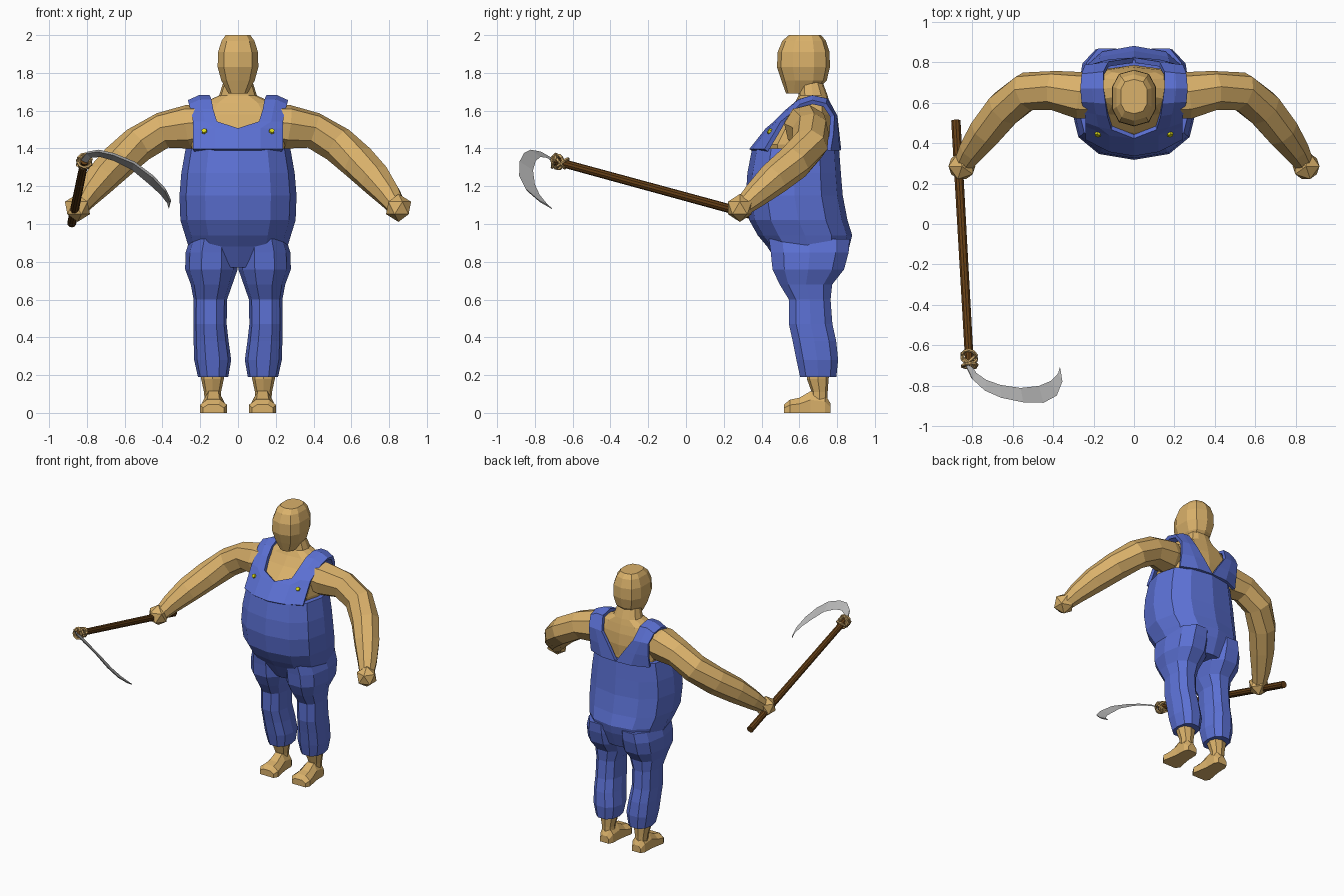
import bpy, bmesh, math
from mathutils import Vector

if "Cube" in bpy.data.objects:
    bpy.data.objects.remove(bpy.data.objects["Cube"])


def material(name, rgb):
    m = bpy.data.materials.new(name)
    m.diffuse_color = (*rgb, 1)
    m.use_nodes = True
    m.node_tree.nodes["Principled BSDF"].inputs["Base Color"].default_value = m.diffuse_color
    return m


SKIN = material("skin tan", (0.70, 0.44, 0.145))
BLUE = material("denim blue", (0.107, 0.165, 0.66))
WOOD = material("dark wood", (0.13, 0.05, 0.008))
STEEL = material("steel grey", (0.52, 0.52, 0.52))
GOLD = material("button yellow", (0.70, 0.70, 0.01))
ROPE = material("rope tan", (0.60, 0.38, 0.14))


def finish(name, bm, mat, mirror=False):
    bmesh.ops.recalc_face_normals(bm, faces=bm.faces)
    me = bpy.data.meshes.new(name)
    bm.to_mesh(me)
    bm.free()
    me.materials.append(mat)
    ob = bpy.data.objects.new(name, me)
    bpy.context.collection.objects.link(ob)
    if mirror:
        ob.modifiers.new("mirror", "MIRROR")
        ob.modifiers["mirror"].merge_threshold = 0.0005
    return ob


def loft(name, rings, mat, mirror=False):
    """Skin closed rings of equal count and cap both ends."""
    bm = bmesh.new()
    loops = [[bm.verts.new(p) for p in r] for r in rings]
    n = len(loops[0])
    for a, b in zip(loops, loops[1:]):
        for i in range(n):
            j = (i + 1) % n
            bm.faces.new((a[i], a[j], b[j], b[i]))
    bm.faces.new(loops[0][::-1])
    bm.faces.new(loops[-1])
    return finish(name, bm, mat, mirror)


def flat_ring(z, x0, x1, y0, y1, n=12, p=2.4, turn=0.0):
    """Horizontal rounded-box ring."""
    pts = []
    for i in range(n):
        a = math.tau * (i + turn) / n
        c, s = math.cos(a), math.sin(a)
        c = math.copysign(abs(c) ** (2 / p), c)
        s = math.copysign(abs(s) ** (2 / p), s)
        pts.append(((x0 + x1) / 2 + (x1 - x0) / 2 * c,
                    (y0 + y1) / 2 + (y1 - y0) / 2 * s, z))
    return pts


def column(name, rows, mat, **kw):
    """Loft of symmetric rows: z, half width, front y, back y."""
    return loft(name, [flat_ring(z, -w, w, a, b, **kw) for z, w, a, b in rows], mat)


def tube(name, path, mat, n=8, mirror=False):
    """Round tube through (x, y, z, radius) points."""
    pts = [Vector(p[:3]) for p in path]
    rings = []
    for i, p in enumerate(pts):
        d = (pts[min(i + 1, len(pts) - 1)] - pts[max(i - 1, 0)]).normalized()
        u = d.cross(Vector((0.3, 0.2, 1))).normalized()
        v = u.cross(d)
        r = path[i][3]
        rings.append([p + r * (math.cos(math.tau * k / n) * u + math.sin(math.tau * k / n) * v)
                      for k in range(n)])
    return loft(name, rings, mat, mirror)


# Head and bare upper body
column("head", [(1.69, .052, .53, .68), (1.76, .092, .505, .745), (1.83, .112, .482, .762),
                (1.91, .11, .485, .76), (1.97, .09, .51, .74), (2.0, .068, .545, .715)],
       SKIN, n=10, p=2.6, turn=0.5)
column("chest_and_neck", [(1.3, .22, .42, .78), (1.42, .25, .40, .78), (1.5, .25, .45, .785),
                          (1.58, .24, .53, .775), (1.64, .19, .575, .76), (1.68, .10, .595, .75),
                          (1.76, .075, .60, .72)], SKIN)

# Overalls: belly, legs
column("overalls_body", [(1.40, .277, .35, .81), (1.27, .30, .325, .82), (1.15, .31, .317, .83),
                         (1.02, .305, .335, .855), (.94, .28, .38, .88), (.88, .262, .43, .865),
                         (.77, .22, .50, .82)], BLUE)
legs = [(.92, .01, .255, .43, .875), (.85, .002, .277, .44, .87), (.76, .002, .28, .45, .845),
        (.68, .03, .25, .49, .78), (.60, .058, .235, .54, .77), (.47, .06, .236, .54, .78),
        (.38, .05, .235, .56, .80), (.28, .036, .232, .58, .81), (.19, .052, .212, .60, .80)]
loft("overalls_leg", [flat_ring(*r, n=10) for r in legs], BLUE, True)

# Bib front, shoulder straps and back panel as one strip: inner, middle, outer edge
strip = [  # inner x, inner y, outer x, outer y, z, middle bulge
    (0, .345, .235, .425, 1.39, -.02), (0, .432, .235, .49, 1.50, -.015),
    (.11, .475, .235, .51, 1.535, -.005), (.13, .54, .24, .56, 1.60, 0),
    (.14, .60, .255, .61, 1.65, 0), (.15, .67, .26, .67, 1.67, 0),
    (.15, .745, .255, .735, 1.655, 0), (.125, .79, .24, .775, 1.57, 0),
    (.06, .80, .235, .77, 1.48, .01), (0, .81, .235, .755, 1.39, .02)]
bm = bmesh.new()
rows = []
for xi, yi, xo, yo, z, b in strip:
    drop = 0.025 if 1.58 < z else 0
    rows.append([bm.verts.new(p) for p in ((xi, yi, z), ((xi + xo) / 2, (yi + yo) / 2 + b, z),
                                           (xo, yo, z - drop))])
for a, b in zip(rows, rows[1:]):
    for i in range(2):
        bm.faces.new((a[i], a[i + 1], b[i + 1], b[i]))
bib = finish("overalls_bib_and_straps", bm, BLUE, True)
sol = bib.modifiers.new("thickness", "SOLIDIFY")
sol.thickness, sol.offset = 0.024, 0

# Strap buttons
bm = bmesh.new()
bmesh.ops.create_cone(bm, cap_ends=True, segments=6, radius1=.019, radius2=.014, depth=.03)
bmesh.ops.rotate(bm, verts=bm.verts,
                 matrix=Vector((0, 0, 1)).rotation_difference(Vector((.2, -.8, .55))).to_matrix())
bmesh.ops.translate(bm, verts=bm.verts, vec=(.177, .448, 1.487))
finish("strap_button", bm, GOLD, True)

# Arms and fists
tube("arm", [(.15, .62, 1.53, .10), (.26, .635, 1.515, .118), (.40, .66, 1.495, .098),
             (.53, .655, 1.42, .098), (.64, .57, 1.325, .096), (.73, .46, 1.235, .088),
             (.80, .365, 1.15, .068), (.84, .30, 1.09, .05)], SKIN, 8, True)
bm = bmesh.new()
bmesh.ops.create_icosphere(bm, subdivisions=1, radius=.074)
bmesh.ops.translate(bm, verts=bm.verts, vec=(.85, .285, 1.085))
finish("fist", bm, SKIN, True)

# Ankles and bare feet
loft("ankle", [flat_ring(z, x0, x1, a, b, n=8) for z, x0, x1, a, b in
               [(.28, .07, .20, .635, .77), (.18, .075, .195, .64, .755),
                (.11, .09, .18, .665, .75), (.04, .09, .175, .66, .75)]], SKIN, True)
feet = [(.765, .035, .05), (.735, .05, .10), (.66, .052, .115), (.60, .062, .08),
        (.55, .072, .07), (.52, .055, .045)]
loft("foot", [[(.13 + w * u, y, h * v) for u, v in
               ((-1, 0), (1, 0), (1, .6), (.5, 1), (-.5, 1), (-1, .6))]
              for y, w, h in feet], SKIN, True)

# Sickle handle
top, end = Vector((-.812, -.70, 1.335)), Vector((-.88, .51, 1.005))
tube("sickle_handle", [(*top, .022), (*top.lerp(end, .5), .023), (*end, .024)], WOOD, 10)

# Rope lashing: crossed coils around the handle tip
axis = (end - top).normalized()
centre = top + axis * .025
for k, tilt in enumerate(((0, 0, 0), (.8, 0, .3), (-.8, 0, .3), (.2, 0, 1), (.3, 0, -1))):
    d = (axis + Vector(tilt)).normalized()
    u = d.orthogonal().normalized()
    v = d.cross(u)
    mid = centre + axis * (.012 * (k - 2))
    coil = [(*(mid + .037 * (math.cos(t) * u + math.sin(t) * v)), .0085)
            for t in [math.tau * i / 10 for i in range(11)]]
    tube("rope_coil_%d" % (k + 1), coil, ROPE, 5)

# Curved blade: outer and inner edge points with a thin even thickness
outer = [(-.835, -.69, 1.335), (-.80, -.765, 1.378), (-.74, -.82, 1.388), (-.66, -.855, 1.37),
         (-.55, -.878, 1.325), (-.45, -.88, 1.25), (-.385, -.845, 1.18), (-.357, -.775, 1.12),
         (-.367, -.71, 1.083)]
inner = [(-.805, -.69, 1.315), (-.78, -.735, 1.35), (-.73, -.77, 1.355), (-.66, -.795, 1.335),
         (-.56, -.81, 1.285), (-.47, -.80, 1.21), (-.41, -.775, 1.155), (-.375, -.738, 1.11),
         (-.368, -.712, 1.085)]
thick = Vector((.45, -.45, .77)).normalized() * .007
loft("sickle_blade", [[Vector(o) + thick, Vector(i), Vector(o) - thick]
                      for o, i in zip(outer, inner)], STEEL)
